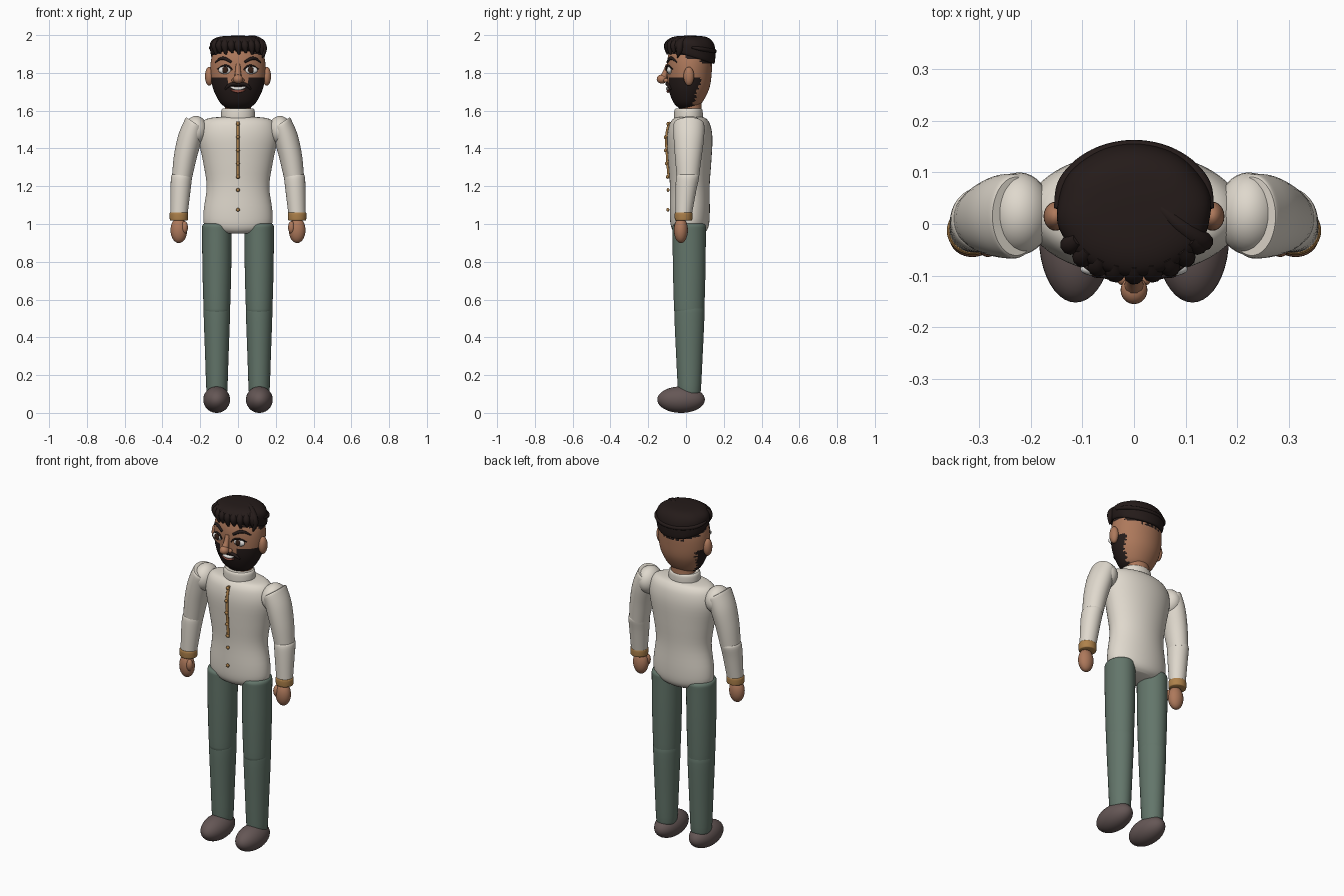
import bpy, bmesh, math
from mathutils import Vector

cube = bpy.data.objects.get("Cube")
if cube:
    bpy.data.objects.remove(cube, do_unlink=True)


def material(name, r, g, b):
    m = bpy.data.materials.new(name)
    m.use_nodes = True
    m.diffuse_color = (r, g, b, 1)
    bsdf = m.node_tree.nodes["Principled BSDF"]
    bsdf.inputs["Base Color"].default_value = (r, g, b, 1)
    bsdf.inputs["Roughness"].default_value = 0.7
    return m


SKIN = material("skin brown", 0.42, 0.19, 0.105)
HAIR = material("dark brown hair", 0.018, 0.011, 0.01)
CLOTH = material("ivory cloth", 0.74, 0.69, 0.61)
GREEN = material("grey green trousers", 0.125, 0.18, 0.145)
SHOE = material("taupe shoe", 0.13, 0.095, 0.092)
GOLD = material("antique gold", 0.42, 0.22, 0.07)
WHITE = material("eye white", 0.85, 0.83, 0.8)
LIP = material("dull red lip", 0.3, 0.085, 0.06)
IRIS = material("deep brown iris", 0.035, 0.014, 0.008)


def finish(name, bm, mat, angle=0.7):
    bmesh.ops.recalc_face_normals(bm, faces=bm.faces)
    mesh = bpy.data.meshes.new(name)
    bm.to_mesh(mesh)
    bm.free()
    mesh.materials.append(mat)
    mesh.shade_smooth()
    mesh.set_sharp_from_angle(angle=angle)
    ob = bpy.data.objects.new(name, mesh)
    bpy.context.collection.objects.link(ob)
    return ob


def spline(rings, steps):
    """Smooth in-between rings through the given ones."""
    out = []
    for i in range(len(rings) - 1):
        a, b, c, d = (rings[max(0, min(len(rings) - 1, i + k))] for k in (-1, 0, 1, 2))
        for s in range(steps):
            t = s / steps
            out.append([q + t / 2 * ((r - p) + t * (2 * p - 5 * q + 4 * r - w + t * (3 * (q - r) + w - p)))
                        for p, q, r, w in zip(a, b, c, d)])
    return out + [list(rings[-1])]


def loft(name, rings, mat, side=1, sides=40, steps=4):
    """Skin over rings of (x, y, z, half width, half depth, sideways tilt)."""
    bm = bmesh.new()
    rows = []
    for x, y, z, rx, ry, tilt in spline(rings, steps):
        row = []
        for k in range(sides):
            a = math.tau * k / sides
            dx = rx * math.cos(a)
            row.append(bm.verts.new((side * (x + dx), y + ry * math.sin(a), z + tilt * dx)))
        rows.append(row)
    for lo, hi in zip(rows, rows[1:]):
        for k in range(sides):
            n = (k + 1) % sides
            bm.faces.new((lo[k], lo[n], hi[n], hi[k]))
    bm.faces.new(rows[0])
    bm.faces.new(rows[-1])
    return finish(name, bm, mat)


def ball(name, centre, radii, mat, segments=32):
    bm = bmesh.new()
    bmesh.ops.create_uvsphere(bm, u_segments=segments, v_segments=segments // 2, radius=1)
    bmesh.ops.scale(bm, vec=radii, verts=bm.verts)
    bmesh.ops.translate(bm, vec=centre, verts=bm.verts)
    return finish(name, bm, mat)


def tube(name, points, radii, mat):
    """Round strand along a smooth path with a radius at each point."""
    cu = bpy.data.curves.new(name, "CURVE")
    cu.dimensions = "3D"
    cu.bevel_depth = 1
    cu.bevel_resolution = 3
    cu.use_fill_caps = True
    rows = spline([(*p, r) for p, r in zip(points, radii)], 5)
    sp = cu.splines.new("POLY")
    sp.points.add(len(rows) - 1)
    for pt, (x, y, z, r) in zip(sp.points, rows):
        pt.co = (x, y, z, 1)
        pt.radius = r
    tmp = bpy.data.objects.new(name + "_path", cu)
    bm = bmesh.new()
    mesh = bpy.data.meshes.new_from_object(tmp)
    bm.from_mesh(mesh)
    bpy.data.objects.remove(tmp)
    bpy.data.meshes.remove(mesh)
    return finish(name, bm, mat)


# Tunic body and collar
BODY = [(0, 0.02, z, rx, ry, 0) for z, rx, ry in (
    (0.95, 0.1, 0.07), (0.967, 0.15, 0.09), (1.0, 0.18, 0.102), (1.07, 0.182, 0.106),
    (1.2, 0.166, 0.105), (1.33, 0.185, 0.114), (1.45, 0.209, 0.12), (1.52, 0.2, 0.11),
    (1.555, 0.17, 0.09), (1.566, 0.11, 0.07))]
loft("tunic_body", BODY, CLOTH, sides=56)
loft("collar", [(0, 0.013, z, r, r * 0.85, 0) for z, r in (
    (1.55, 0.086), (1.56, 0.09), (1.6, 0.088), (1.612, 0.08))], CLOTH)
loft("neck", [(0, 0.025, z, r, r * 0.85, 0) for z, r in ((1.58, 0.07), (1.63, 0.068), (1.7, 0.068))], SKIN)


def chest_front(z):
    row = min(spline(BODY, 8), key=lambda r: abs(r[2] - z))
    return row[1] - row[4]


# Gold placket and buttons
heights = [1.54 - 0.03 * i for i in range(11)]
tube("placket", [(0, chest_front(z) - 0.003, z) for z in heights], [0.008] * 11, GOLD)
for z in (1.53, 1.46, 1.39, 1.32, 1.25, 1.18, 1.075):
    ball("button", (0, chest_front(z) - 0.01, z), (0.01, 0.008, 0.01), GOLD, 12)

# Limbs, one set per side
for s, tag in ((1, "left"), (-1, "right")):
    ball(tag + "_shoulder", (s * 0.222, 0.02, 1.495), (0.062, 0.08, 0.077), CLOTH)
    loft(tag + "_upper_sleeve", [
        (0.228, 0.015, 1.535, 0.046, 0.076, 0.65), (0.233, 0.015, 1.52, 0.05, 0.082, 0.6),
        (0.256, 0.015, 1.45, 0.061, 0.08, 0.3), (0.28, 0.012, 1.35, 0.06, 0.07, 0.1),
        (0.297, 0.01, 1.24, 0.053, 0.058, 0)], CLOTH, s)
    loft(tag + "_lower_sleeve", [
        (0.298, 0.01, 1.265, 0.045, 0.05, 0), (0.299, 0.009, 1.25, 0.055, 0.061, 0),
        (0.304, 0, 1.18, 0.053, 0.055, 0), (0.312, -0.012, 1.05, 0.045, 0.043, 0)], CLOTH, s)
    loft(tag + "_cuff", [(0.313, -0.013, z, r, r * 0.96, 0) for z, r in (
        (1.018, 0.044), (1.024, 0.048), (1.054, 0.049), (1.062, 0.045))], GOLD, s)
    ball(tag + "_hand", (s * 0.313, -0.027, 0.967), (0.044, 0.037, 0.068), SKIN)
    ball(tag + "_thumb", (s * 0.283, -0.045, 0.982), (0.018, 0.019, 0.033), SKIN, 20)
    loft(tag + "_thigh", [(0.112, 0.017, z, rx, ry, 0) for z, rx, ry in (
        (0.54, 0.066, 0.076), (0.55, 0.07, 0.08), (0.75, 0.076, 0.086),
        (0.95, 0.078, 0.088), (0.99, 0.077, 0.087), (1.002, 0.068, 0.075))], GREEN, s)
    loft(tag + "_shin", [(0.112, 0.018, z, rx, ry, 0) for z, rx, ry in (
        (0.1, 0.045, 0.05), (0.115, 0.055, 0.06), (0.3, 0.062, 0.07),
        (0.53, 0.07, 0.08), (0.556, 0.066, 0.074))], GREEN, s)
    ball(tag + "_shoe", (s * 0.113, -0.026, 0.07), (0.071, 0.126, 0.07), SHOE, 40)

# Head, with beard and hairline coloured by region
head = loft("head", [(0, y, z, rx, ry, 0) for y, z, rx, ry in (
    (0.005, 1.605, 0.03, 0.025), (0.007, 1.618, 0.066, 0.05), (0.01, 1.65, 0.1, 0.08),
    (0.015, 1.72, 0.133, 0.109), (0.018, 1.8, 0.146, 0.118), (0.02, 1.88, 0.14, 0.117),
    (0.02, 1.94, 0.11, 0.095), (0.02, 1.975, 0.05, 0.05))], SKIN, sides=96, steps=10)
head.data.materials.append(HAIR)
for f in head.data.polygons:
    x, y, z = f.center
    ragged = 0.006 * math.sin(z * 290) + 0.004 * math.sin(x * 210)
    beard = z < 1.779 and y < 0.085 - 0.32 * (1.78 - z) + ragged
    bare_lip = abs(x) < 0.052 and z > 1.742 and y < 0
    hairline = z > 1.885 - 0.33 * y + ragged
    f.material_index = int((beard and not bare_lip) or hairline)


def face_y(x, z):
    """Front surface of the head at a given spot."""
    hits = [v.co.y for v in head.data.vertices
            if v.co.y < 0.02 and abs(v.co.x - x) < 0.012 and abs(v.co.z - z) < 0.012]
    return sum(hits) / len(hits)


def on_face(points, lift):
    return [(x, face_y(x, z) - lift, z) for x, z in points]


# Face features, mirrored
for s, tag in ((1, "left"), (-1, "right")):
    ball(tag + "_ear", (s * 0.152, 0.015, 1.782), (0.023, 0.028, 0.05), SKIN, 24)
    ex, ez = s * 0.068, 1.815
    ey = face_y(ex, ez)
    ball(tag + "_eye", (ex, ey, ez), (0.036, 0.014, 0.021), WHITE, 24)
    ball(tag + "_iris", (ex, ey - 0.011, ez + 0.001), (0.015, 0.006, 0.018), IRIS, 20)
    tube(tag + "_lash", on_face([(s * 0.03, 1.815), (s * 0.048, 1.834), (s * 0.075, 1.838),
         (s * 0.108, 1.82)], 0.009), [0.003, 0.005, 0.005, 0.003], HAIR)
    tube(tag + "_eyebrow", on_face([(s * 0.035, 1.857), (s * 0.07, 1.876), (s * 0.095, 1.874),
         (s * 0.12, 1.855)], 0.002), [0.007, 0.009, 0.007, 0.003], HAIR)
    tube(tag + "_moustache", on_face([(0, 1.74), (s * 0.03, 1.742), (s * 0.055, 1.728),
         (s * 0.068, 1.712)], 0.004), [0.007, 0.009, 0.008, 0.004], HAIR)
    ball(tag + "_nostril", (s * 0.021, -0.105, 1.76), (0.013, 0.014, 0.012), SKIN, 16)

tube("nose_bridge", [(0, -0.095, 1.845), (0, -0.108, 1.805), (0, -0.123, 1.77)], [0.012, 0.015, 0.021], SKIN)
ball("nose_tip", (0, -0.128, 1.767), (0.026, 0.027, 0.024), SKIN, 24)
mouth = [(-0.04, 1.726), (-0.02, 1.719), (0, 1.717), (0.02, 1.719), (0.04, 1.726)]
tube("teeth", on_face(mouth, 0.004), [0.003, 0.008, 0.009, 0.008, 0.003], WHITE)
tube("lower_lip", on_face([(x, z - 0.015) for x, z in mouth], 0.005), [0.003, 0.006, 0.008, 0.006, 0.003], LIP)

# Hair: a cap whose lower edge drops toward the back
hair = loft("hair_cap", [(0, 0.027, z, rx, ry, 0) for z, rx, ry in (
    (1.885, 0.13, 0.115), (1.893, 0.144, 0.126), (1.945, 0.149, 0.128),
    (1.975, 0.134, 0.113), (1.992, 0.095, 0.08), (1.997, 0.03, 0.025))], HAIR, sides=64)
for v in hair.data.vertices:
    drop = max(0, 2 - v.co.z) / 0.11
    v.co.z -= 0.3 * (v.co.y - 0.027) * drop
    ripple = 1 + 0.012 * math.sin(9 * math.atan2(v.co.y, v.co.x) + 25 * v.co.z)
    v.co.x *= ripple

# Fringe locks and the swept lock on the left
for i in range(9):
    a = math.radians(-148 + 14.5 * i)
    c, d = math.cos(a), math.sin(a)
    low = 1.898 + 0.008 * (i % 2)
    tube("fringe_lock", [(0.125 * c, 0.025 + 0.1 * d, 1.975), (0.145 * c, 0.025 + 0.123 * d, 1.945),
         (0.143 * c + 0.006, 0.025 + 0.122 * d, low)], [0.014, 0.02, 0.006], HAIR)
tube("swept_lock", [(0.03, 0.05, 1.985), (0.085, 0.0, 1.982), (0.125, -0.03, 1.955),
     (0.137, -0.035, 1.92), (0.13, -0.045, 1.88)], [0.008, 0.016, 0.02, 0.016, 0.003], HAIR)
tube("crown_band", [(0.149 * math.cos(t * math.pi / 8), 0.03 + 0.122 * math.sin(t * math.pi / 8),
     1.935 - 0.02 * math.sin(t * math.pi / 8)) for t in range(9)], [0.006] + [0.011] * 7 + [0.006], HAIR)
